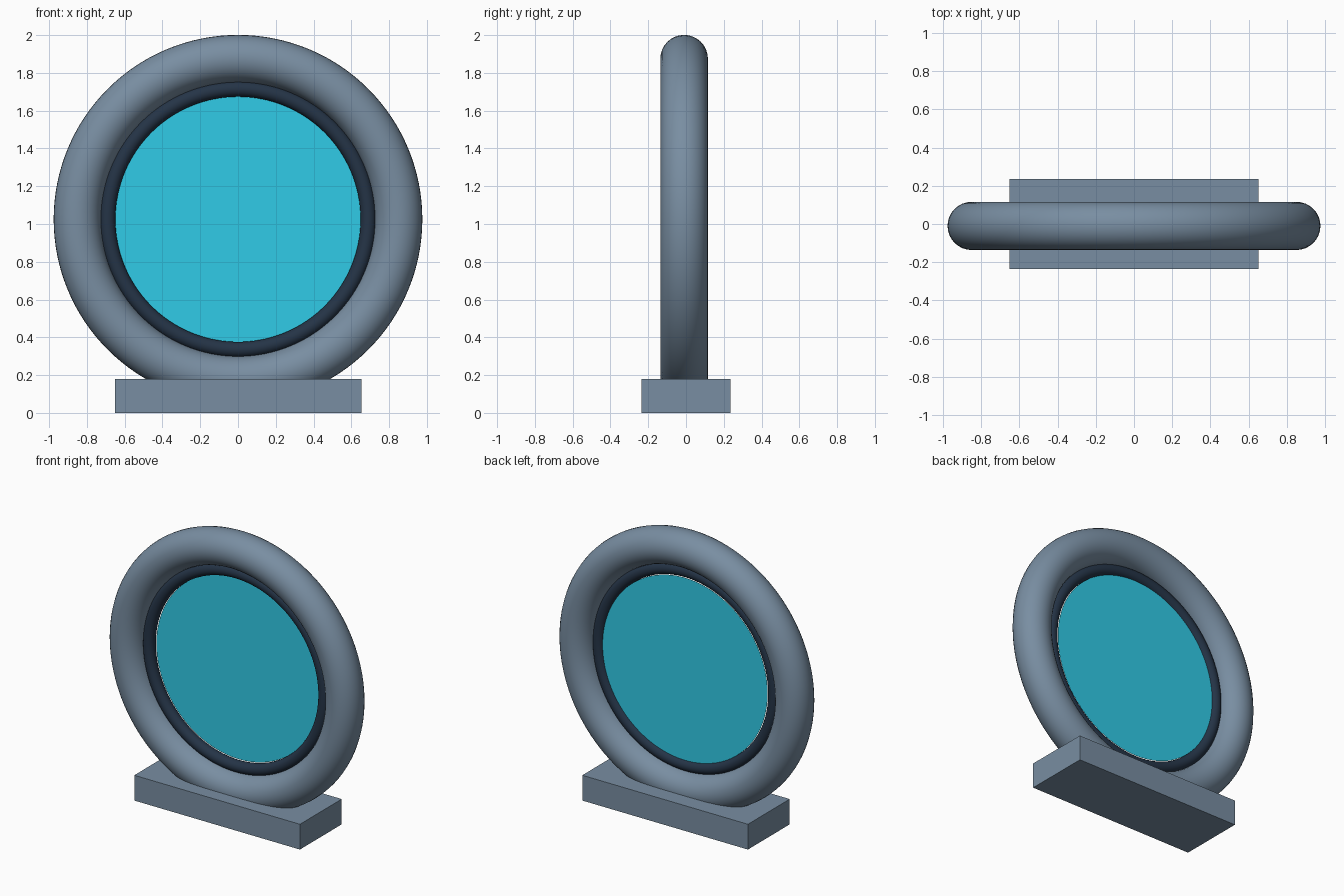
import bpy, math

if "Cube" in bpy.data.objects:
    bpy.data.objects.remove(bpy.data.objects["Cube"])

CENTRE_Z = 1.025
RING_Y = -0.01


def material(name, rgb):
    mat = bpy.data.materials.new(name)
    mat.diffuse_color = (*rgb, 1.0)
    mat.use_nodes = True
    mat.node_tree.nodes["Principled BSDF"].inputs["Base Color"].default_value = mat.diffuse_color
    return mat


slate = material("slate", (0.19, 0.27, 0.36))
navy = material("navy", (0.018, 0.034, 0.062))
cyan = material("cyan", (0.03, 0.60, 0.80))


def finish(name, mat):
    obj = bpy.context.object
    obj.name = name
    obj.data.materials.append(mat)
    return obj


def upright_ring(name, major, minor, mat):
    bpy.ops.mesh.primitive_torus_add(
        major_radius=major, minor_radius=minor,
        major_segments=128, minor_segments=32,
        location=(0, RING_Y, CENTRE_Z), rotation=(math.pi / 2, 0, 0))
    bpy.ops.object.shade_smooth()
    return finish(name, mat)


# Thick outer frame and the thin dark ring nested inside it
upright_ring("outer_ring", 0.85, 0.126, slate)
upright_ring("inner_ring", 0.69, 0.041, navy)

# Flat glowing disc, set slightly behind the middle of the rings
bpy.ops.mesh.primitive_circle_add(
    vertices=128, radius=0.65, fill_type='NGON',
    location=(0, 0.01, CENTRE_Z), rotation=(math.pi / 2, 0, 0))
finish("disc", cyan)

# Rectangular plinth
bpy.ops.mesh.primitive_cube_add(size=1, location=(0, 0, 0.09))
base = finish("base", slate)
base.scale = (1.305, 0.47, 0.18)
